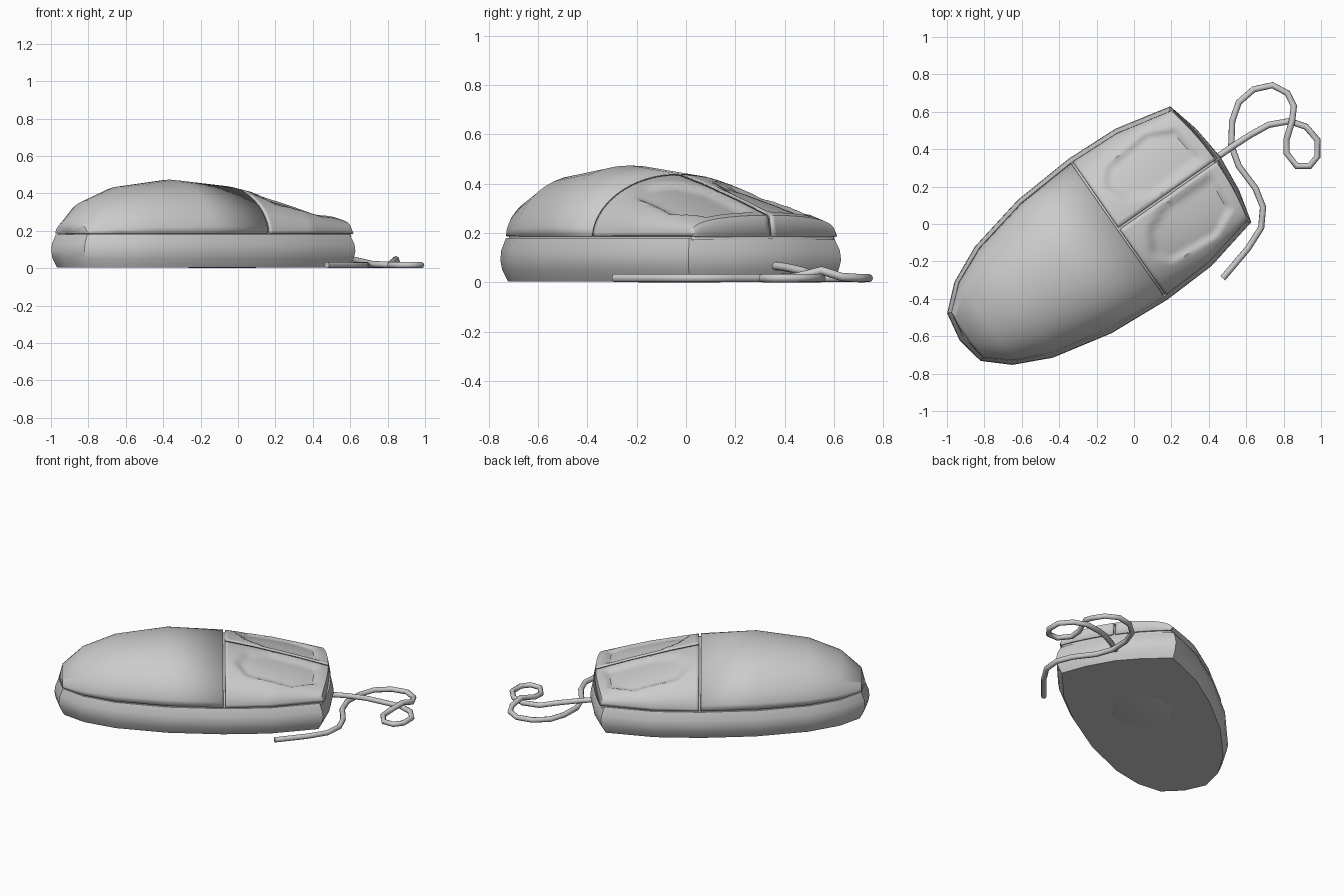
import bpy, bmesh, math
from mathutils import Vector

if "Cube" in bpy.data.objects:
    bpy.data.objects.remove(bpy.data.objects["Cube"])

YAW = math.radians(35)
CENTRE = (-0.085, -0.0275, 0)
SEAM = 0.187

# half plan outline of the mouse: (along, across)
OUTLINE = [(0.67, 0), (0.65, 0.2), (0.605, 0.378), (0.296, 0.448), (0, 0.46),
           (-0.348, 0.436), (-0.68, 0.363), (-0.88, 0.27), (-1.007, 0.155), (-1.035, 0)]
# upper shell half width and crown height along the length
WIDTH = [(-1.01, 0), (-0.985, 0.148), (-0.86, 0.256), (-0.665, 0.343),
         (-0.345, 0.411), (0, 0.435), (0.29, 0.424), (0.595, 0.356)]
CROWN = [(-1.01, SEAM), (-0.985, 0.255), (-0.86, 0.365), (-0.665, 0.437),
         (-0.345, 0.474), (0, 0.44), (0.165, 0.40), (0.41, 0.33), (0.595, 0.272)]
# finger recess in a button (counter-clockwise)
RECESS = [(0.59, 0.04), (0.567, 0.263), (0.415, 0.34), (0.129, 0.313),
          (0.06, 0.217), (0.127, 0.089), (0.266, 0.03)]


def interp(table, u):
    for (a, p), (b, q) in zip(table, table[1:]):
        if u <= b:
            return p + (q - p) * (max(u, a) - a) / (b - a)
    return table[-1][1]


def dent(u, v):
    p, d = Vector((u, v)), 9
    for i, a in enumerate(RECESS):
        a, b = Vector(a), Vector(RECESS[(i + 1) % len(RECESS)])
        e = (b - a).normalized()
        r = p - a
        d = min(d, e.x * r.y - e.y * r.x)
    return 0.022 * max(0, min(1, d / 0.03))


def place(name, bm, mods=()):
    me = bpy.data.meshes.new(name)
    bm.to_mesh(me)
    bm.free()
    ob = bpy.data.objects.new(name, me)
    bpy.context.collection.objects.link(ob)
    ob.location = CENTRE
    ob.rotation_euler.z = YAW
    if "mirror" in mods:
        m = ob.modifiers.new("mirror", "MIRROR")
        m.use_axis = (False, True, False)
    if "solid" in mods:
        m = ob.modifiers.new("thickness", "SOLIDIFY")
        m.thickness = 0.012
        m.offset = -1
    bpy.ops.object.select_all(action='DESELECT')
    ob.select_set(True)
    bpy.context.view_layer.objects.active = ob
    bpy.ops.object.shade_smooth_by_angle(angle=math.radians(35))
    return ob


def shell(name, stations, cols, gap=0.0, inset=0.0, lip=False, mods=("mirror", "solid")):
    """Half of a domed skin, mirrored across the mouse's long axis."""
    rows = []
    for u in stations:
        w, h, row = interp(WIDTH, u), interp(CROWN, u), []
        e = 0.55 - 0.25 * max(0, u) / 0.6
        for j in range(cols + 1):
            v = gap + (w - gap) * math.sin(math.pi / 2 * j / cols) if w > gap else 0
            s = min(1, v / w) if w else 0
            z = SEAM + (h - SEAM) * max(0, 1 - s ** 2.1) ** e
            uu = u * (1 + 0.07 * (1 - s * s)) if u > 0.02 else u
            z -= dent(uu, v)
            row.append(Vector((uu, v, max(z, SEAM))))
        rows.append(row)
    if lip:  # sloping front edge
        rows.append([Vector((p.x + 0.015, p.y, SEAM)) for p in rows[-1]])
    bm = bmesh.new()
    grid = [[bm.verts.new((p.x * (1 - inset), p.y * (1 - inset), p.z - inset)) for p in r] for r in rows]
    for a, b in zip(grid, grid[1:]):
        for j in range(cols):
            bm.faces.new((a[j], b[j], b[j + 1], a[j + 1]))
    bmesh.ops.remove_doubles(bm, verts=bm.verts, dist=0.0005)
    return place(name, bm, mods)


# palm cover, pair of buttons and the recessed core seen through the seams
rear = [u for u, _ in WIDTH if u < 0]
front = [0.008 + (0.595 - 0.008) * i / 30 for i in range(31)]
shell("palm_cover", rear + [-0.005], 10)
shell("buttons", front, 26, gap=0.006, lip=True)
shell("inner_core", rear + front, 26, inset=0.016, lip=True, mods=("mirror",))

# lower body: stacked, bulging outline rings
bm = bmesh.new()
loop = OUTLINE + [(u, -v) for u, v in OUTLINE[-2:0:-1]]
rings = []
for z, off in [(0.004, 0.032), (0.05, 0.008), (0.09, 0), (0.13, 0.004), (0.18, 0.024)]:
    rings.append([bm.verts.new(((u + 0.18) * (1 - off / 0.85) - 0.18, v * (1 - off / 0.46), z))
                  for u, v in loop])
n = len(loop)
for a, b in zip(rings, rings[1:]):
    for i in range(n):
        bm.faces.new((a[i], a[(i + 1) % n], b[(i + 1) % n], b[i]))
bm.faces.new(rings[0][::-1])
bm.faces.new(rings[-1])
bmesh.ops.recalc_face_normals(bm, faces=bm.faces)
place("lower_body", bm)

# ball hatch under the body
bm = bmesh.new()
bmesh.ops.create_cone(bm, cap_ends=True, segments=8, radius1=0.17, radius2=0.2, depth=0.006)
bmesh.ops.translate(bm, verts=bm.verts, vec=(0, 0, 0.003))
place("ball_hatch", bm)

# looping cable
PATH = [(0.42, 0.34, 0.07), (0.52, 0.41, 0.06), (0.62, 0.475, 0.045), (0.72, 0.53, 0.022), (0.83, 0.55, 0.017),
        (0.92, 0.52, 0.017), (0.98, 0.45, 0.017), (0.98, 0.36, 0.017), (0.94, 0.31, 0.017),
        (0.87, 0.31, 0.017), (0.815, 0.38, 0.017), (0.815, 0.45, 0.022), (0.845, 0.55, 0.048),
        (0.855, 0.63, 0.022), (0.82, 0.70, 0.017), (0.74, 0.742, 0.017), (0.64, 0.72, 0.017),
        (0.56, 0.65, 0.017), (0.525, 0.55, 0.017), (0.52, 0.42, 0.017), (0.56, 0.31, 0.017),
        (0.65, 0.19, 0.017), (0.69, 0.09, 0.017), (0.68, -0.02, 0.017), (0.61, -0.13, 0.017),
        (0.475, -0.29, 0.017)]
cu = bpy.data.curves.new("cable", "CURVE")
cu.dimensions = "3D"
cu.bevel_depth = 0.017
cu.bevel_resolution = 2
cu.use_fill_caps = True
sp = cu.splines.new("POLY")
sp.points.add(len(PATH) - 1)
for p, c in zip(sp.points, PATH):
    p.co = (*c, 1)
bpy.context.collection.objects.link(bpy.data.objects.new("cable", cu))
